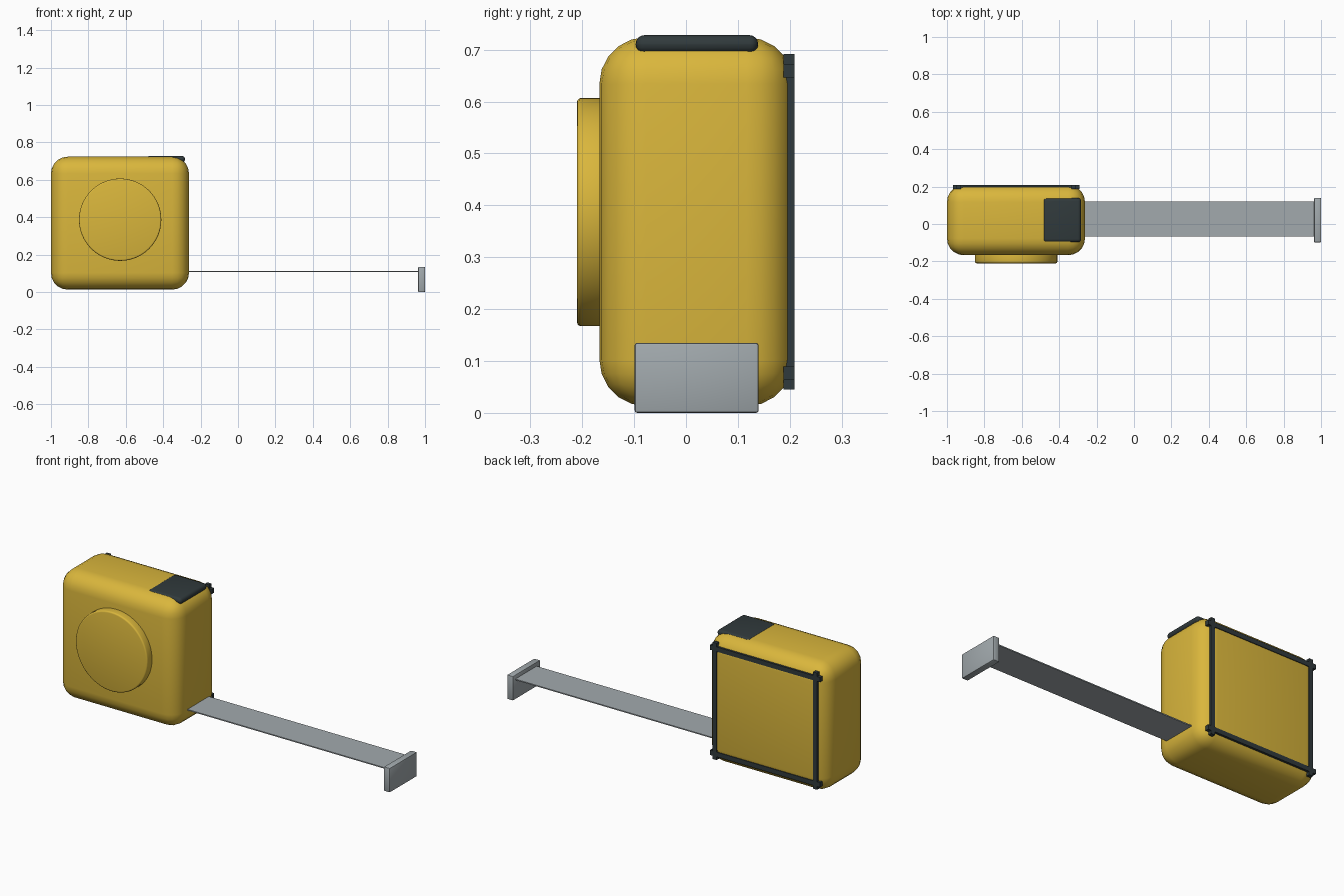
import bpy
import math

cube = bpy.data.objects.get("Cube")
if cube:
    bpy.data.objects.remove(cube, do_unlink=True)


def material(name, rgb):
    mat = bpy.data.materials.new(name)
    mat.use_nodes = True
    mat.diffuse_color = (*rgb, 1)
    mat.node_tree.nodes["Principled BSDF"].inputs["Base Color"].default_value = (*rgb, 1)
    return mat


yellow = material("yellow plastic", (0.70, 0.47, 0.045))
black = material("black rubber", (0.03, 0.042, 0.045))
steel = material("grey steel", (0.36, 0.40, 0.42))


def finish(obj, name, mat, bevel, segments):
    """Name, colour, round off and smooth the part."""
    obj.name = name
    obj.data.materials.append(mat)
    bpy.ops.object.transform_apply(location=False, rotation=True, scale=True)
    if bevel:
        mod = obj.modifiers.new("rounding", 'BEVEL')
        mod.width = bevel
        mod.segments = segments
        mod.limit_method = 'ANGLE'
        bpy.ops.object.modifier_apply(modifier=mod.name)
    bpy.ops.object.shade_smooth_by_angle(angle=math.radians(35))
    return obj


def box(name, mat, low, high, bevel=0, segments=1):
    centre = [(a + b) / 2 for a, b in zip(low, high)]
    bpy.ops.mesh.primitive_cube_add(size=1, location=centre)
    obj = bpy.context.object
    obj.scale = [b - a for a, b in zip(low, high)]
    return finish(obj, name, mat, bevel, segments)


# Rounded case
box("case", yellow, (-1, -0.167, 0.013), (-0.262, 0.207, 0.724), 0.09, 5)

# Round disc on the front
bpy.ops.mesh.primitive_cylinder_add(vertices=64, radius=0.22, depth=0.06,
                                    location=(-0.63, -0.18, 0.387),
                                    rotation=(math.pi / 2, 0, 0))
finish(bpy.context.object, "front_disc", yellow, 0.008, 3)

# Lock button sunk into the top edge
box("lock_button", black, (-0.487, -0.097, 0.693), (-0.283, 0.139, 0.728), 0.017, 4)

# Crossing trim bars on the back
for side, x in (("right", -0.938), ("left", -0.322)):
    box(f"{side}_trim_bar", black, (x - 0.012, 0.188, 0.045), (x + 0.012, 0.209, 0.692))
for side, z in (("lower", 0.076), ("upper", 0.659)):
    box(f"{side}_trim_bar", black, (-0.968, 0.188, z - 0.013), (-0.292, 0.209, z + 0.013))

# Blade and end hook
box("tape_blade", steel, (-0.34, -0.068, 0.107), (0.97, 0.119, 0.113))
box("end_hook", steel, (0.963, -0.099, 0), (1, 0.14, 0.135), 0.005, 2)
